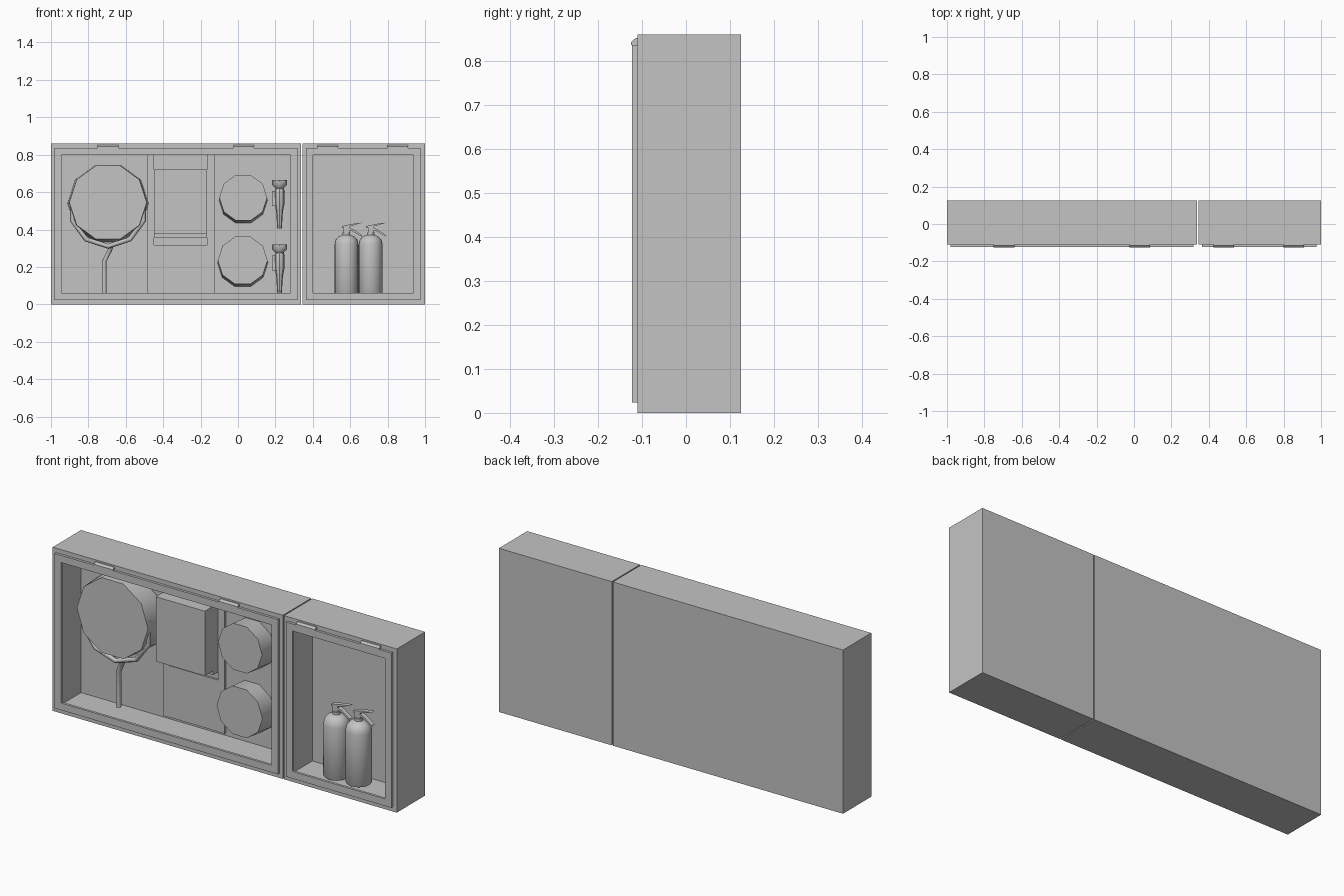
import bpy, bmesh, math
from mathutils import Matrix, Vector

default = bpy.data.objects.get("Cube")
if default:
    bpy.data.objects.remove(default, do_unlink=True)

GREY = (0.55, 0.55, 0.55, 1)
mat = bpy.data.materials.new("plain grey")
mat.use_nodes = True
mat.diffuse_color = GREY
mat.node_tree.nodes["Principled BSDF"].inputs["Base Color"].default_value = GREY

TOP = 0.86      # cabinet height
FRONT = -0.11   # cabinet front face
BACK = 0.125
WALL = 0.045    # shell thickness
INNER = BACK - WALL


def finish(name, bm, smooth=0):
    bmesh.ops.recalc_face_normals(bm, faces=bm.faces)
    mesh = bpy.data.meshes.new(name)
    bm.to_mesh(mesh)
    bm.free()
    mesh.materials.append(mat)
    if smooth:
        for p in mesh.polygons:
            p.use_smooth = True
        mesh.set_sharp_from_angle(angle=math.radians(smooth))
    ob = bpy.data.objects.new(name, mesh)
    bpy.context.collection.objects.link(ob)
    return ob


def box_mesh(x, y, z):
    bm = bmesh.new()
    size = Vector((x[1] - x[0], y[1] - y[0], z[1] - z[0]))
    mid = Vector((sum(x), sum(y), sum(z))) / 2
    bmesh.ops.create_cube(bm, size=1, matrix=Matrix.Translation(mid) @ Matrix.Diagonal((*size, 1)))
    bm.normal_update()
    return bm


def box(name, x, y, z):
    return finish(name, box_mesh(x, y, z))


def shell(name, x):
    """Open-fronted cabinet: inset the front face and push it in."""
    bm = box_mesh(x, (FRONT, BACK), (0, TOP))
    face = [f for f in bm.faces if f.normal.y < -0.9]
    bmesh.ops.inset_region(bm, faces=face, thickness=WALL)
    new = bmesh.ops.extrude_discrete_faces(bm, faces=face)["faces"]
    for v in new[0].verts:
        v.co.y = INNER
    finish(name, bm)


def frame(name, x, y, z, width):
    """Rectangular ring with an open centre."""
    bm = box_mesh(x, y, z)
    ends = [f for f in bm.faces if abs(f.normal.y) > 0.9]
    bmesh.ops.inset_individual(bm, faces=ends, thickness=width)
    bmesh.ops.delete(bm, geom=ends, context="FACES")
    bmesh.ops.bridge_loops(bm, edges=[e for e in bm.edges if e.is_boundary])
    finish(name, bm)


def drum(name, x, z, y, r_back, r_front, drop=0.0):
    """Ten-sided drum facing the front, its back rim set slightly lower."""
    bm = bmesh.new()
    turn = Matrix.Rotation(math.pi / 2, 4, "X") @ Matrix.Rotation(math.pi / 10, 4, "Z")
    bmesh.ops.create_cone(bm, cap_ends=True, segments=10, radius1=r_back, radius2=r_front,
                          depth=y[1] - y[0],
                          matrix=Matrix.Translation((x, sum(y) / 2, z)) @ turn)
    for v in bm.verts:
        if v.co.y > sum(y) / 2:
            v.co.z -= drop
    finish(name, bm, 40)


def lathe(name, profile, centre, steps, smooth):
    bm = bmesh.new()
    verts = [bm.verts.new((r, 0, z)) for r, z in profile]
    edges = [bm.edges.new(p) for p in zip(verts, verts[1:])]
    bmesh.ops.spin(bm, geom=verts + edges, axis=(0, 0, 1), cent=(0, 0, 0),
                   angle=2 * math.pi, steps=steps)
    bmesh.ops.remove_doubles(bm, verts=bm.verts, dist=0.0005)
    bmesh.ops.translate(bm, verts=bm.verts, vec=centre)
    finish(name, bm, smooth)


def prism(name, outline, along, lo, hi):
    """Extrude an outline along x (outline in y, z) or y (outline in x, z)."""
    bm = bmesh.new()
    place = (lambda a, b, t: (t, a, b)) if along == "x" else (lambda a, b, t: (a, t, b))
    face = bm.faces.new([bm.verts.new(place(a, b, lo)) for a, b in outline])
    new = bmesh.ops.extrude_face_region(bm, geom=[face])["geom"]
    shift = Vector(place(0, 0, hi - lo))
    bmesh.ops.translate(bm, verts=[g for g in new if isinstance(g, bmesh.types.BMVert)], vec=shift)
    finish(name, bm)


# Cabinets and door frames
for side, x, door in (("large", (-1, 0.338), (-0.98, 0.318)),
                      ("small", (0.344, 1), (0.364, 0.977))):
    shell(side + "_cabinet", x)
    frame(side + "_door_frame", door, (-0.123, FRONT), (0.024, 0.837), 0.053)

# Hinges along the top of the doors
for i, x in enumerate((-0.695, 0.03, 0.48, 0.853)):
    prism(f"hinge_{i + 1}", [(-0.125, 0.837), (-0.125, 0.843), (-0.115, 0.852),
                             (FRONT, 0.852), (FRONT, 0.837)], "x", x - 0.055, x + 0.055)

# Dividers, shelf and storage boxes
box("left_divider", (-0.485, -0.45), (0.068, INNER), (WALL, TOP - WALL))
box("right_divider", (-0.165, -0.125), (0.068, INNER), (WALL, TOP - WALL))
box("shelf", (-0.45, -0.165), (0.03, INNER), (0.358, 0.38))
box("upper_box", (-0.45, -0.165), (-0.04, INNER), (0.38, 0.72))
box("lower_panel", (-0.45, -0.165), (0.07, INNER), (WALL, 0.316))

# Hose reel
drum("hose_reel", -0.695, 0.545, (-0.05, 0.07), 0.216, 0.207, 0.006)

# Hose loop below the reel with a tail down to the floor
loop = [(-0.695 + 0.2 * math.sin(a), -0.02, 0.51 - 0.2 * math.cos(a))
        for a in (math.radians(d) for d in range(-108, 109, 36))]
tail = [(-0.675, 0.0, 0.32), (-0.685, 0.02, 0.29), (-0.715, 0.03, 0.23), (-0.715, 0.03, WALL)]
curve = bpy.data.curves.new("hose", "CURVE")
curve.dimensions = "3D"
curve.bevel_depth = 0.013
curve.bevel_resolution = 1
curve.use_fill_caps = True
curve.materials.append(mat)
for path in (loop, tail):
    spline = curve.splines.new("POLY")
    spline.points.add(len(path) - 1)
    for point, co in zip(spline.points, path):
        point.co = (*co, 1)
bpy.context.collection.objects.link(bpy.data.objects.new("hose", curve))

# Rolled hoses and the nozzles beside them
nozzle = [(0, 0), (0.012, 0), (0.018, 0.09), (0.026, 0.13), (0.028, 0.2),
          (0.022, 0.215), (0.04, 0.235), (0.04, 0.26), (0, 0.26)]
for level, x, z, r, base in (("upper", 0.028, 0.57, 0.128, 0.405),
                             ("lower", 0.025, 0.235, 0.133, 0.06)):
    drum(level + "_hose_roll", x, z, (-0.023, INNER), r + 0.002, r, 0.012)
    lathe(level + "_nozzle", nozzle, (0.222, 0.035, base), 8, 40)
    box(level + "_nozzle_grip", (0.182, 0.2), (0.025, 0.045), (base + 0.12, base + 0.2))

# Fire extinguishers
body = [(0, 0), (0.06, 0), (0.064, 0.006), (0.064, 0.275), (0.058, 0.3), (0.042, 0.318),
        (0.02, 0.326), (0.02, 0.34), (0, 0.34)]
for i, x in enumerate((0.58, 0.709)):
    name = f"extinguisher_{i + 1}"
    y = -0.01
    lathe(name + "_body", body, (x, y, WALL), 20, 40)
    box(name + "_valve", (x - 0.015, x + 0.015), (y - 0.012, y + 0.012), (0.38, 0.415))
    prism(name + "_lever", [(x - 0.025, 0.408), (x + 0.03, 0.42), (x + 0.085, 0.437),
                            (x + 0.03, 0.43), (x - 0.025, 0.418)], "y", y - 0.012, y + 0.012)
    prism(name + "_handle", [(x, 0.4), (x + 0.03, 0.392), (x + 0.08, 0.362),
                             (x + 0.085, 0.368), (x + 0.035, 0.402), (x, 0.412)],
          "y", y - 0.012, y + 0.012)
